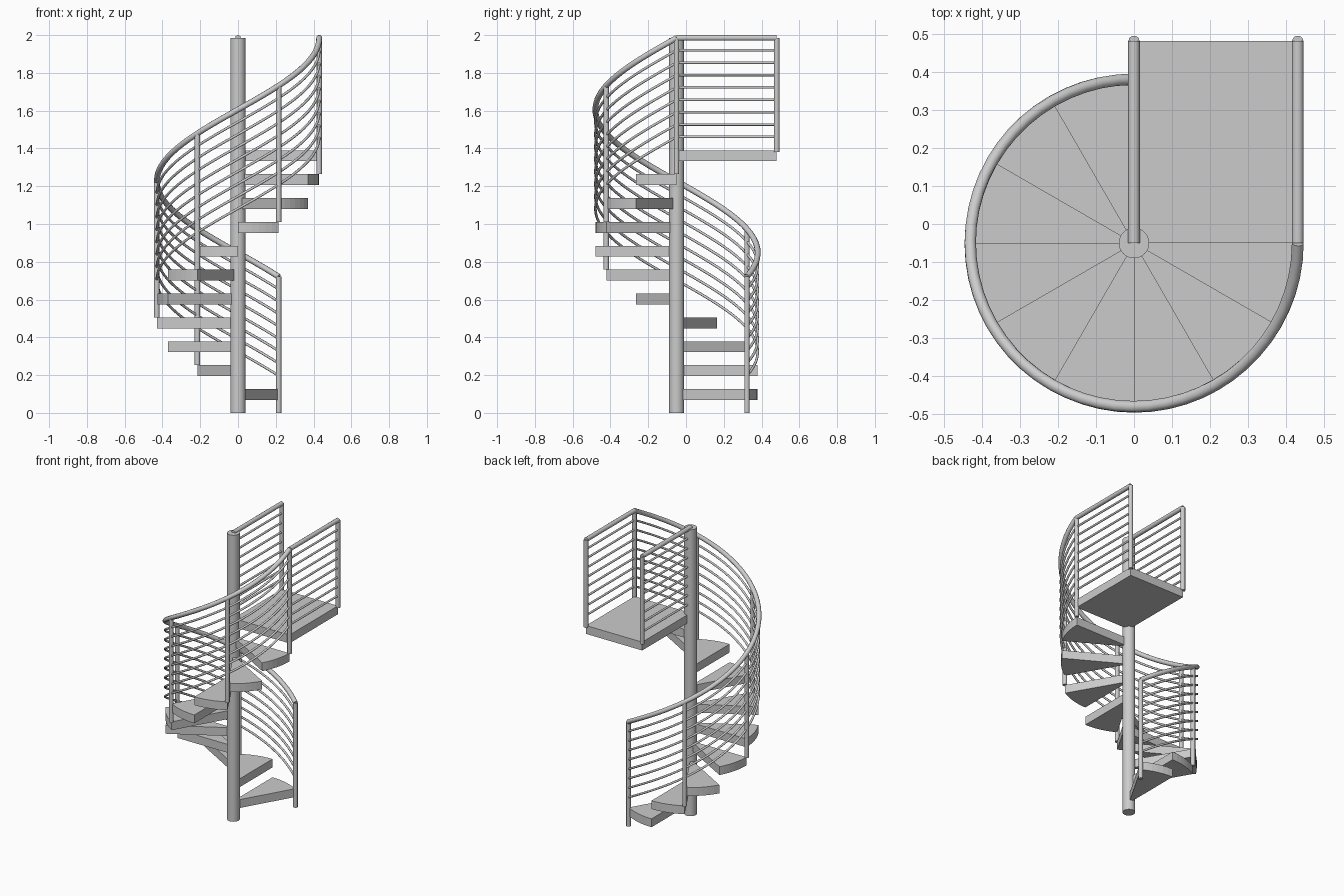
import bpy, bmesh
from math import cos, sin, radians

if "Cube" in bpy.data.objects:
    bpy.data.objects.remove(bpy.data.objects["Cube"])

CY = -0.05            # column centre in y
R = 0.43              # railing radius
RISE = 0.1264         # height of one 30 degree step
THICK = 0.058         # tread thickness
TOP = 1.985           # handrail height at the landing
END = 0.48            # back edge of the landing
GAP = 0.0655          # spacing of the railing bars


def prism(name, outline, z0, z1):
    """Extrude a flat outline between two heights."""
    bm = bmesh.new()
    lo = [bm.verts.new((x, y, z0)) for x, y in outline]
    hi = [bm.verts.new((x, y, z1)) for x, y in outline]
    bm.faces.new(lo[::-1])
    bm.faces.new(hi)
    n = len(outline)
    for i in range(n):
        j = (i + 1) % n
        bm.faces.new((lo[i], lo[j], hi[j], hi[i]))
    mesh = bpy.data.meshes.new(name)
    bm.to_mesh(mesh)
    bm.free()
    ob = bpy.data.objects.new(name, mesh)
    bpy.context.collection.objects.link(ob)
    return ob


def tubes(name, paths, radius):
    """Round tubes along one or more point paths, as a mesh."""
    cu = bpy.data.curves.new(name, 'CURVE')
    cu.dimensions = '3D'
    cu.bevel_depth = radius
    cu.bevel_resolution = 3
    cu.use_fill_caps = True
    for path in paths:
        sp = cu.splines.new('POLY')
        sp.points.add(len(path) - 1)
        for p, co in zip(sp.points, path):
            p.co = (*co, 1)
    ob = bpy.data.objects.new(name, cu)
    bpy.context.collection.objects.link(ob)
    bpy.ops.object.select_all(action='DESELECT')
    ob.select_set(True)
    bpy.context.view_layer.objects.active = ob
    bpy.ops.object.convert(target='MESH')
    bpy.ops.object.shade_smooth_by_angle(angle=radians(40))
    return ob


def polar(r, deg):
    return (r * cos(radians(deg)), CY + r * sin(radians(deg)))


def rail_z(deg):
    return TOP - (360 - deg) / 30 * RISE


def helix(drop):
    return [(*polar(R, a), rail_z(a) - drop) for a in range(60, 361, 6)]


# central column
bpy.ops.mesh.primitive_cylinder_add(vertices=32, radius=0.04, depth=TOP,
                                    location=(0, CY, TOP / 2))
bpy.context.object.name = "column"
bpy.ops.object.shade_smooth_by_angle(angle=radians(40))

# wedge treads
for i in range(10):
    start = 60 + 30 * i
    arc = [polar(0.428, start + 5 * k) for k in range(7)]
    top = RISE * (i + 1)
    prism(f"tread_{i + 1}", [(0, CY)] + arc, top - THICK, top)

# landing
prism("landing", [(0, CY), (R, CY), (R, END), (0, END)],
      11 * RISE - THICK, 11 * RISE)

# spiral railing: handrail, thin bars, posts every second tread
tubes("spiral_handrail", [helix(0)], 0.0155)
tubes("spiral_bars", [helix(GAP * k) for k in range(1, 9)], 0.007)
for n, a in enumerate(range(60, 361, 60)):
    x, y = polar(R, a)
    tubes(f"spiral_post_{n + 1}",
          [[(x, y, 2 * n * RISE), (x, y, rail_z(a))]], 0.0145)

# landing railings on both sides
for side, x in (("left", 0), ("right", R)):
    tubes(f"landing_handrail_{side}", [[(x, CY, TOP), (x, END, TOP)]], 0.0155)
    tubes(f"landing_bars_{side}",
          [[(x, CY, TOP - GAP * k), (x, END, TOP - GAP * k)]
           for k in range(1, 9)], 0.007)
    tubes(f"landing_post_{side}",
          [[(x, END, 11 * RISE - 0.01), (x, END, TOP)]], 0.015)
